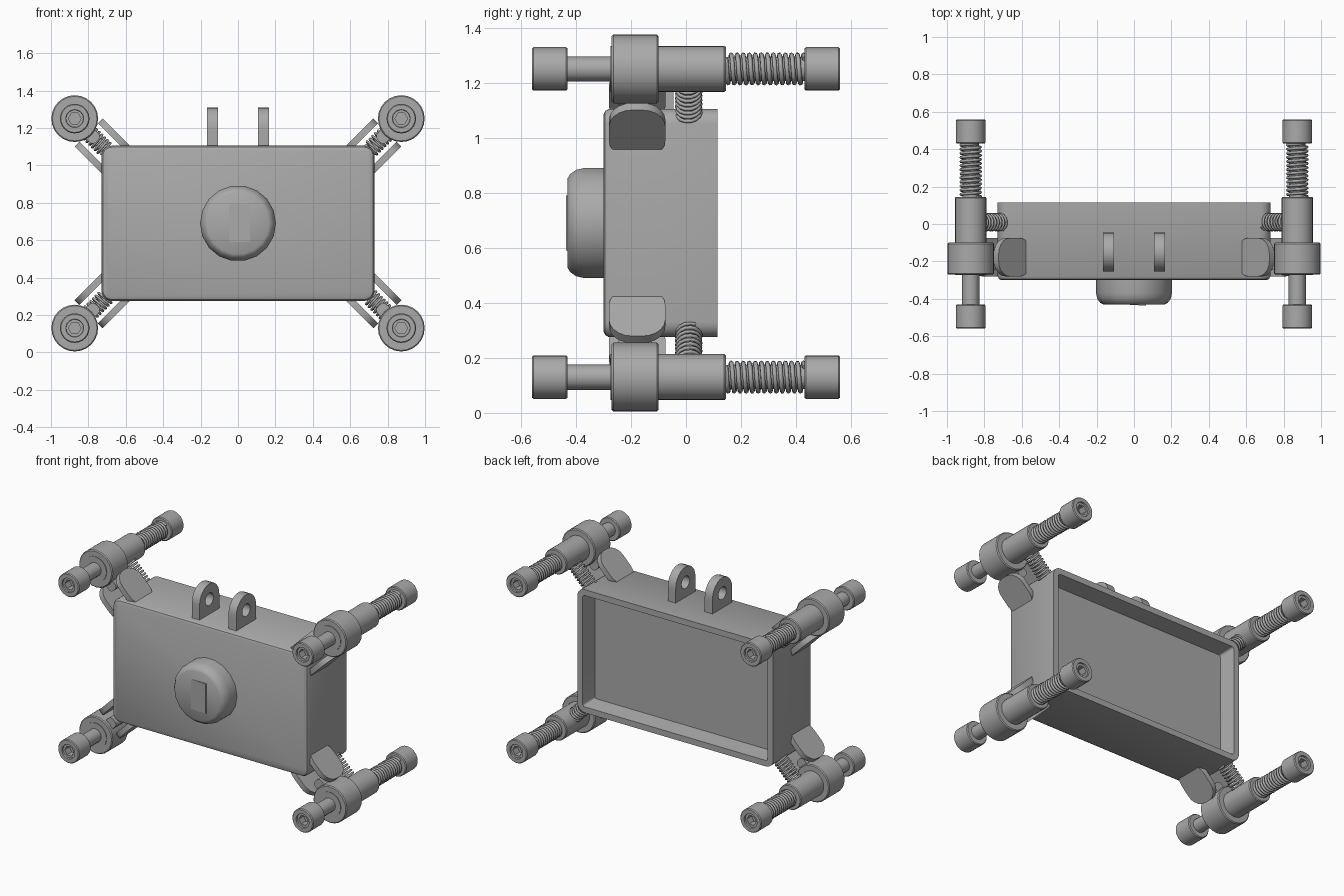
import bpy, bmesh
from math import sin, cos, pi, radians
from mathutils import Vector

cube = bpy.data.objects.get("Cube")
if cube:
    bpy.data.objects.remove(cube, do_unlink=True)

grey = bpy.data.materials.new("plain grey")
grey.use_nodes = True
colour = (0.4, 0.4, 0.4, 1)
grey.diffuse_color = colour
grey.node_tree.nodes["Principled BSDF"].inputs["Base Color"].default_value = colour

SEG = 24
MID_Z = 0.69
made = []


def loft(name, rings, closed=False):
    """Skin a row of equal-length point rings, capping the ends unless closed."""
    bm = bmesh.new()
    loops = [[bm.verts.new(p) for p in ring] for ring in rings]
    n = len(loops[0])
    pairs = list(zip(loops, loops[1:]))
    if closed:
        pairs.append((loops[-1], loops[0]))
    else:
        bm.faces.new(loops[0])
        bm.faces.new(loops[-1])
    for a, b in pairs:
        for i in range(n):
            j = (i + 1) % n
            bm.faces.new((a[i], a[j], b[j], b[i]))
    bmesh.ops.recalc_face_normals(bm, faces=bm.faces)
    mesh = bpy.data.meshes.new(name)
    bm.to_mesh(mesh)
    bm.free()
    obj = bpy.data.objects.new(name, mesh)
    mesh.materials.append(grey)
    bpy.context.collection.objects.link(obj)
    made.append(obj)
    return obj


def circle(x, z, y, r, sides=SEG, hexagon=False):
    pts = []
    for i in range(sides):
        a = 2 * pi * i / sides
        k = r
        if hexagon:
            k = r * cos(pi / 6) / cos(a % (pi / 3) - pi / 6)
        pts.append(Vector((x + k * cos(a), y, z + k * sin(a))))
    return pts


def turned(name, x, z, profile, sides=SEG):
    """Solid of revolution about the y direction from (y, radius) pairs."""
    return loft(name, [circle(x, z, y, r, sides) for y, r in profile])


def rounded(w, h, r, steps=5):
    """Rounded rectangle as 2D points, half sizes w and h."""
    pts = []
    for q, (sx, sy) in enumerate(((1, 1), (-1, 1), (-1, -1), (1, -1))):
        for i in range(steps + 1):
            a = pi / 2 * (q + i / steps)
            pts.append((sx * (w - r) + r * cos(a), sy * (h - r) + r * sin(a)))
    return pts


def spring(name, start, axis, length, radius, turns, wire):
    """Helical wire as a bevelled curve."""
    axis = axis.normalized()
    u = axis.orthogonal().normalized()
    v = axis.cross(u)
    steps = turns * 14
    curve = bpy.data.curves.new(name, "CURVE")
    curve.dimensions = "3D"
    curve.bevel_depth = wire
    curve.bevel_resolution = 1
    curve.use_fill_caps = True
    line = curve.splines.new("POLY")
    line.points.add(steps)
    for i, pt in enumerate(line.points):
        a = 2 * pi * turns * i / steps
        p = start + axis * (length * i / steps) + radius * (u * cos(a) + v * sin(a))
        pt.co = (*p, 1)
    curve.materials.append(grey)
    bpy.context.collection.objects.link(bpy.data.objects.new(name, curve))


def bolt_cap(name, x, z, inner, outer):
    """Round cap with a countersunk hexagonal socket in its outer end."""
    s = 1 if outer > inner else -1
    rings = [circle(x, z, y, r) for y, r in (
        (inner, 0.074), (inner + s * 0.006, 0.079), (outer - s * 0.006, 0.079),
        (outer, 0.074), (outer, 0.048), (outer - s * 0.01, 0.046))]
    rings.append(circle(x, z, outer - s * 0.01, 0.034, hexagon=True))
    rings.append(circle(x, z, outer - s * 0.06, 0.034, hexagon=True))
    loft(name, rings)


# Shallow case, open at the back
shell = []
for y, inset in ((-0.3, 0.022), (-0.294, 0.008), (-0.28, 0), (0.115, 0),
                 (0.115, 0.04), (0.005, 0.055)):
    outline = rounded(0.73 - inset, 0.415 - inset, max(0.055 - inset, 0.012))
    shell.append([Vector((x, y, MID_Z + z)) for x, z in outline])
loft("case", shell)

# Round knob on the front with a sloping indicator plate
turned("front_knob", 0, MID_Z, ((-0.28, 0.203), (-0.37, 0.203), (-0.4, 0.196),
                                (-0.422, 0.18), (-0.43, 0.165)), 18)
wedge = ((-0.065, -0.429), (0.065, -0.429), (0.065, -0.437))
loft("knob_indicator", [[Vector((x, y, z)) for x, y in wedge] for z in (0.59, 0.79)])

# Pair of eyelets on the top
for side, x in (("right", -0.137), ("left", 0.137)):
    outer, hole = [], []
    for i in range(SEG):
        c, s = cos(2 * pi * i / SEG), sin(2 * pi * i / SEG)
        r = 0.105 if s >= 0 else 0.105 / max(abs(c), abs(s))
        outer.append((c * r, s * r))
        hole.append((c * 0.042, s * 0.042))
    rings = [[Vector((x + dx, -0.15 + y, 1.205 + z)) for y, z in ring]
             for ring, dx in ((outer, -0.029), (outer, 0.029), (hole, 0.029), (hole, -0.029))]
    loft(side + "_top_eyelet", rings, closed=True)

# Four sprung corner units
for sx, side in ((-1, "right"), (1, "left")):
    for sz, level in ((-1, "lower"), (1, "upper")):
        tag = level + "_" + side + "_"
        x, z = sx * 0.873, MID_Z + sz * 0.56
        centre = Vector((x, 0, z))
        inward = Vector((-sx, 0, -sz)).normalized()
        across = Vector((sx, 0, -sz)).normalized()
        depth = Vector((0, 1, 0))

        # Collar, barrel and the rod through them
        turned(tag + "collar", x, z, ((-0.27, 0.119), (-0.264, 0.125),
                                      (-0.106, 0.125), (-0.1, 0.119)))
        turned(tag + "barrel", x, z, ((-0.274, 0.084), (0.139, 0.084), (0.145, 0.079)))
        turned(tag + "front_rod", x, z, ((-0.44, 0.046), (-0.26, 0.046)), 12)
        turned(tag + "rear_rod", x, z, ((0.13, 0.044), (0.44, 0.044)), 12)
        bolt_cap(tag + "front_cap", x, z, -0.43, -0.56)
        bolt_cap(tag + "rear_cap", x, z, 0.43, 0.56)
        spring(tag + "rod_spring", centre + depth * 0.145, depth, 0.285, 0.052, 13, 0.0085)

        # Corner spring between barrel and case
        spring(tag + "corner_spring", centre + depth * 0.01 + inward * 0.07,
               inward, 0.165, 0.043, 8, 0.007)

        # Two guide plates rising out of the case on either side of the collar
        for n, off in (("inner", -0.088), ("outer", 0.088)):
            outline = rounded(0.1225, 0.1025, 0.085)
            loft(tag + n + "_guide", [
                [centre + inward * (0.2275 + u) + across * (off + t) + depth * (v - 0.1775)
                 for u, v in outline] for t in (-0.018, 0.018)])

        # Short tongue on the collar between the plates
        outline = rounded(0.045, 0.034, 0.025)
        loft(tag + "tongue", [
            [centre + inward * (0.125 + u) + across * v + depth * y
             for u, v in outline] for y in (-0.245, -0.125)])

# Smooth the rounded surfaces and keep the edges crisp
bpy.ops.object.select_all(action="DESELECT")
for obj in made:
    obj.select_set(True)
bpy.context.view_layer.objects.active = made[0]
bpy.ops.object.shade_smooth_by_angle(angle=radians(32))
